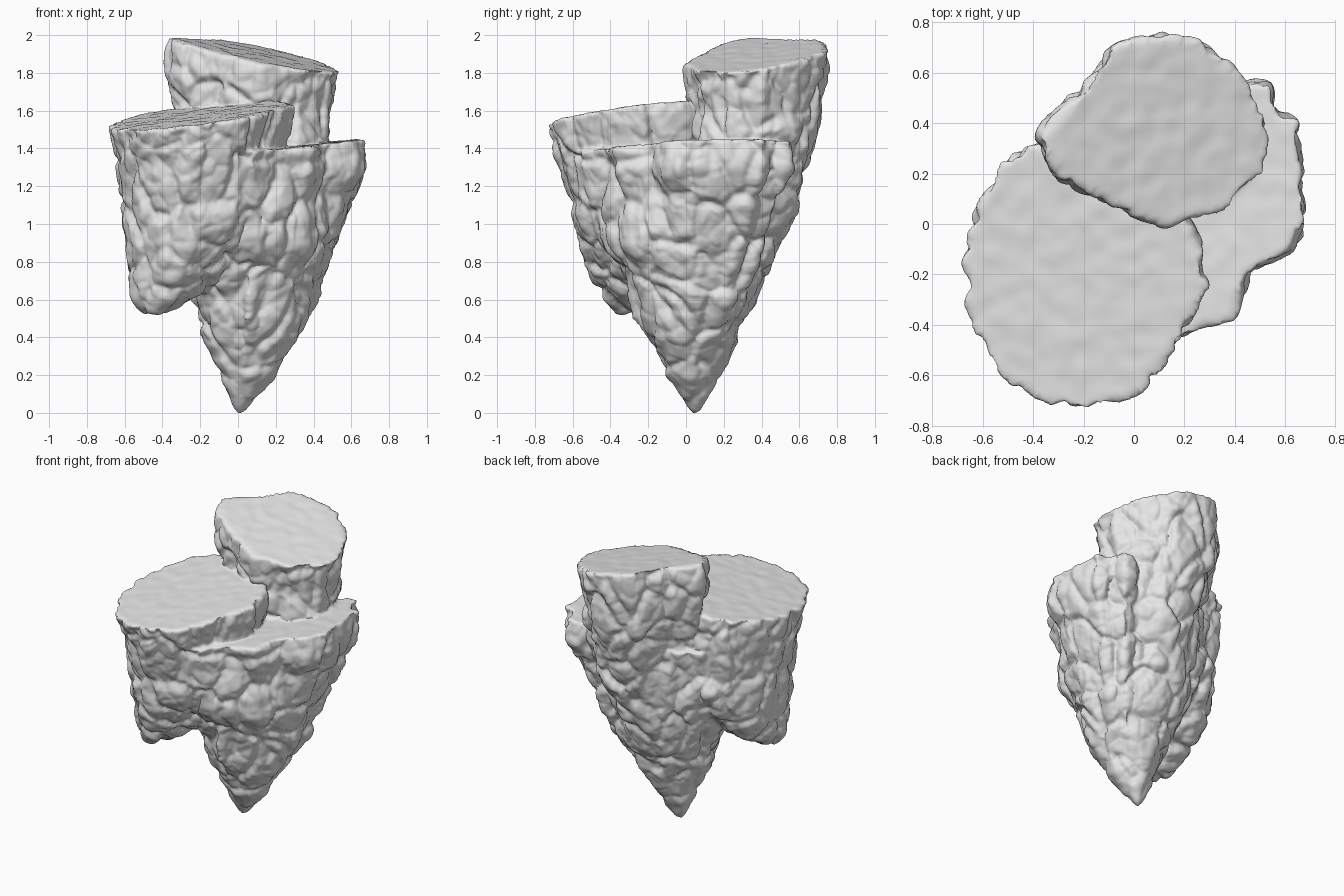
import bpy, bmesh, math
from mathutils import Vector, noise

if "Cube" in bpy.data.objects:
    bpy.data.objects.remove(bpy.data.objects["Cube"])

stone = bpy.data.materials.new("pale grey stone")
stone.use_nodes = True
stone.diffuse_color = (0.8, 0.8, 0.8, 1)
stone.node_tree.nodes["Principled BSDF"].inputs["Base Color"].default_value = (0.8, 0.8, 0.8, 1)

bm = bmesh.new()


def pillar(outline, origin, rings, top=None):
    """Loft an outline down through rings of (z, scale, centre x, centre y)."""
    ox, oy = origin
    loops = []
    if top:
        # Slanted flat top: height at the origin, slope in x, slope in y
        h, sx, sy = top
        loops.append([bm.verts.new((x, y, h + sx * (x - ox) + sy * (y - oy))) for x, y in outline])
    for z, s, cx, cy in rings:
        loops.append([bm.verts.new((cx + (x - ox) * s, cy + (y - oy) * s, z)) for x, y in outline])
    n = len(outline)
    for a, b in zip(loops, loops[1:]):
        for i in range(n):
            j = (i + 1) % n
            bm.faces.new((a[j], a[i], b[i], b[j]))
    bm.faces.new(loops[0])
    bm.faces.new(loops[-1][::-1])


# Tall rear pillar
pillar([(-.37, .34), (-.28, .18), (-.12, .12), (0, .04), (.14, 0), (.36, .06), (.52, .2),
        (.53, .4), (.43, .58), (.26, .72), (.1, .74), (-.09, .7), (-.2, .52)],
       (.1, .37),
       [(1.8, 1, .085, .37), (1.6, .89, .09, .375), (1.35, .83, .12, .34), (1.1, .74, .12, .3),
        (.8, .56, .1, .24), (.5, .37, .08, .16), (0, .02, .01, .05)],
       (1.9, -.2, .12))

# Broad front pillar ending in a hanging spur
pillar([(-.67, -.14), (-.65, -.35), (-.55, -.57), (-.38, -.69), (-.2, -.74), (.03, -.66),
        (.18, -.45), (.28, -.24), (.22, 0), (.1, .15), (-.1, .3), (-.4, .31), (-.52, .24), (-.62, .06)],
       (-.2, -.22),
       [(1.3, .92, -.2, -.19), (1.05, .85, -.21, -.16), (.85, .7, -.26, -.17),
        (.69, .47, -.35, -.22), (.6, .28, -.41, -.27), (.53, .13, -.44, -.3)],
       (1.575, .13, .1))

# Low side ledge, with a shoulder running under the front pillar
pillar([(0, -.6), (.09, -.57), (.2, -.44), (.28, -.39), (.38, -.37), (.44, -.2), (.62, -.1),
        (.67, .03), (.65, .25), (.65, .4), (.57, .44), (.54, .56), (.46, .55), (.2, .4), (0, 0)],
       (.4, .08),
       [(1.3, .98, .4, .08), (1.1, .83, .36, .08), (.8, .63, .3, .07),
        (.5, .46, .23, .05), (.25, .26, .13, .05), (0, .02, .01, .05)],
       (1.42, .1, .01))

# Tapering core
circle = [(math.cos(math.tau * i / 16), math.sin(math.tau * i / 16)) for i in range(16)]
pillar(circle, (0, 0),
       [(1.35, .48, 0, 0), (.9, .44, .05, .02), (.65, .33, .08, .05),
        (.4, .235, .07, .04), (.2, .14, .05, .04), (0, .015, .01, .05)])

bmesh.ops.recalc_face_normals(bm, faces=bm.faces[:])
mesh = bpy.data.meshes.new("floating_rock")
bm.to_mesh(mesh)
bm.free()
rock = bpy.data.objects.new("floating_rock", mesh)
bpy.context.collection.objects.link(rock)

# Fuse the pillars into one skin
remesh = rock.modifiers.new("fuse", 'REMESH')
remesh.mode = 'VOXEL'
remesh.voxel_size = .013
fused = bpy.data.meshes.new_from_object(rock.evaluated_get(bpy.context.evaluated_depsgraph_get()))
rock.modifiers.clear()
rock.data = fused


def chisel(p):
    """Chunky stone relief: tilted facets split by shallow crevices."""
    total = .013
    for freq, amp in ((4.5, 1), (11, .3)):
        q = Vector((p.x * freq, p.y * freq, p.z * freq * .8))
        q += noise.noise_vector(q * .8) * .35
        dist, cells = noise.voronoi(q)
        tilt = noise.noise_vector(cells[0] * 7.3)
        total += amp * (.1 * min(.25, dist[1] - dist[0]) - .019 + .045 * tilt.dot(q - cells[0]))
    return total + .02 * noise.noise(p * 3) + .01 * noise.noise(p * 14)


# Carve the walls, leaving the tops nearly flat
bm = bmesh.new()
bm.from_mesh(fused)
bm.normal_update()
moves = []
for v in bm.verts:
    n = v.normal
    wall = min(1, max(0, (.96 - n.z) / .3)) * min(1, .25 + v.co.z * 2)
    outward = Vector((n.x, n.y, min(n.z, 0)))
    bump = .005 * noise.noise(v.co * 14)
    moves.append(outward * wall * chisel(v.co) + n * (1 - wall) * bump)
for v, move in zip(bm.verts, moves):
    v.co += move
for _ in range(2):
    bmesh.ops.smooth_vert(bm, verts=bm.verts[:], factor=.35,
                          use_axis_x=True, use_axis_y=True, use_axis_z=True)

# Stand on the ground
floor = min(v.co.z for v in bm.verts)
for v in bm.verts:
    v.co.z -= floor
bm.to_mesh(fused)
bm.free()

fused.materials.clear()
fused.materials.append(stone)
bpy.ops.object.select_all(action='DESELECT')
rock.select_set(True)
bpy.context.view_layer.objects.active = rock
bpy.ops.object.shade_smooth_by_angle(angle=math.radians(70))
